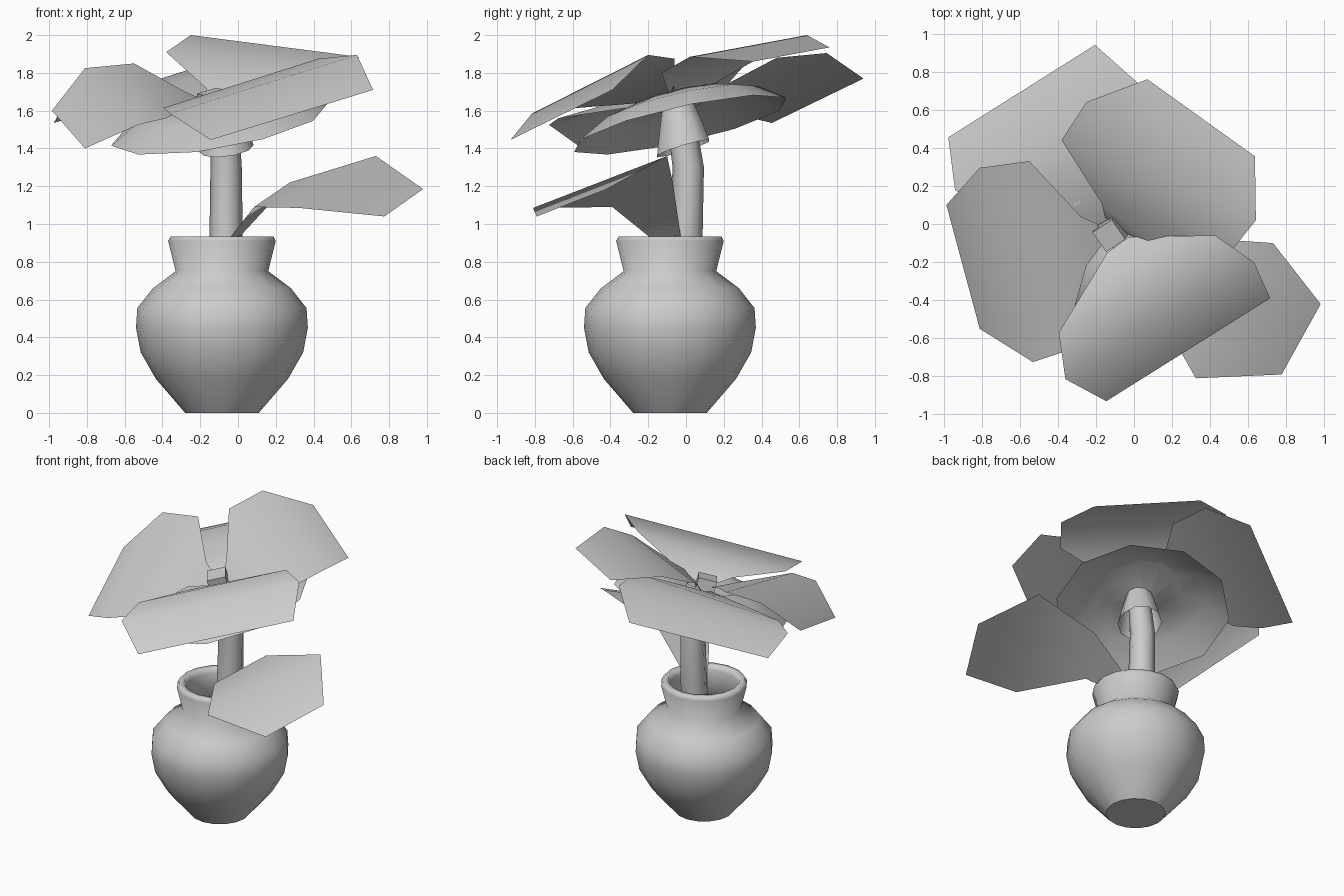
import bpy, bmesh, math
from mathutils import Vector, Matrix

if "Cube" in bpy.data.objects:
    bpy.data.objects.remove(bpy.data.objects["Cube"])

grey = bpy.data.materials.new("light_grey")
grey.diffuse_color = (0.6, 0.6, 0.6, 1)
grey.use_nodes = True
grey.node_tree.nodes["Principled BSDF"].inputs["Base Color"].default_value = grey.diffuse_color


def finish(bm, name, angle=60, normals=True):
    """Turn a bmesh into a named, smooth shaded object."""
    if normals:
        bmesh.ops.recalc_face_normals(bm, faces=bm.faces)
    mesh = bpy.data.meshes.new(name)
    bm.to_mesh(mesh)
    bm.free()
    mesh.materials.append(grey)
    ob = bpy.data.objects.new(name, mesh)
    bpy.context.collection.objects.link(ob)
    bpy.ops.object.select_all(action='DESELECT')
    ob.select_set(True)
    bpy.context.view_layer.objects.active = ob
    bpy.ops.object.shade_smooth_by_angle(angle=math.radians(angle))
    return ob


def loft(name, rings, sides, cap_start=False, cap_end=False, phase=0, angle=60):
    """Join rings given as (centre, radius, slope x, slope y)."""
    bm = bmesh.new()
    loops = []
    for (cx, cy, cz), r, sx, sy in rings:
        loop = []
        for i in range(sides):
            a = phase + math.tau * i / sides
            dx, dy = r * math.cos(a), r * math.sin(a)
            loop.append(bm.verts.new((cx + dx, cy + dy, cz + sx * dx + sy * dy)))
        loops.append(loop)
    for lo, hi in zip(loops, loops[1:]):
        for i in range(sides):
            j = (i + 1) % sides
            bm.faces.new((lo[i], lo[j], hi[j], hi[i]))
    if cap_start:
        bm.faces.new(loops[0][::-1])
    if cap_end:
        bm.faces.new(loops[-1])
    return finish(bm, name, angle)


def petal(name, rows):
    """Thin sheet folded across rows of two points, from base to tip."""
    bm = bmesh.new()
    pairs = [[bm.verts.new(p) for p in row] for row in rows]
    for (a, b), (c, d) in zip(pairs, pairs[1:]):
        bm.faces.new((a, b, d, c))
    bm.normal_update()
    if sum(f.normal.z * f.calc_area() for f in bm.faces) < 0:
        bmesh.ops.reverse_faces(bm, faces=bm.faces)
    return finish(bm, name, 120, normals=False)


# Vase: outer wall, rolled rim and hollow inside
C = -0.085
vase_profile = [(0.195, 0), (0.35, 0.18), (0.43, 0.32), (0.455, 0.45), (0.448, 0.555),
                (0.365, 0.66), (0.245, 0.75), (0.285, 0.91), (0.272, 0.935), (0.235, 0.935),
                (0.225, 0.90), (0.205, 0.75), (0.33, 0.64), (0.41, 0.53), (0.39, 0.34),
                (0.31, 0.19), (0.17, 0.04)]
loft("vase", [((C, C, z), r, 0, 0) for r, z in vase_profile], 16, False, True, angle=85)

# Flat foot closing the vase
bm = bmesh.new()
bmesh.ops.create_circle(bm, cap_ends=True, segments=16, radius=0.195,
                        matrix=Matrix.Translation((C, C, 0)))
bmesh.ops.reverse_faces(bm, faces=bm.faces)
finish(bm, "vase_foot", normals=False)

# Stem, slightly bent at the top
loft("stem", [((-0.085, -0.03, 0.4), 0.075, 0, 0), ((-0.063, 0.0, 0.94), 0.088, 0, 0),
              ((-0.063, 0.012, 1.30), 0.083, 0, 0), ((-0.07, -0.03, 1.58), 0.072, 0.05, 0.3)],
     8, True, True)

# Flared cup under the flower, open at the bottom
loft("flower_cup", [((-0.062, -0.015, 1.40), 0.145, 0.12, 0.3),
                    ((-0.07, -0.03, 1.52), 0.115, 0.1, 0.3),
                    ((-0.08, -0.045, 1.63), 0.085, 0.07, 0.3)], 10)

# Drooping collar: a shallow tilted dome with a dimpled centre
loft("flower_collar", [((-0.1, -0.03, 1.525 + h), r, 0.17, 0.22) for r, h in
                       [(0.575, 0), (0.42, 0.10), (0.25, 0.15), (0.08, 0.08)]],
     10, cap_end=True, phase=math.radians(6))

# Four large petals
petal("back_right_petal", [
    [(-0.15, 0.03, 1.63), (-0.02, -0.06, 1.63)], [(-0.17, 0.11, 1.72), (0.08, -0.09, 1.69)],
    [(-0.38, 0.44, 1.91), (0.52, -0.13, 1.80)], [(-0.25, 0.64, 2.0), (0.64, 0.02, 1.885)],
    [(0.07, 0.76, 1.935), (0.635, 0.355, 1.86)]])
petal("back_left_petal", [
    [(-0.12, 0.03, 1.63), (-0.2, -0.01, 1.63)], [(-0.1, 0.12, 1.69), (-0.33, 0.06, 1.66)],
    [(0.07, 0.48, 1.88), (-0.79, 0.07, 1.61)], [(0.015, 0.745, 1.905), (-0.94, 0.18, 1.60)],
    [(-0.205, 0.94, 1.77), (-0.975, 0.455, 1.535)]])
petal("left_petal", [
    [(-0.19, 0.0, 1.66), (-0.16, -0.1, 1.62)], [(-0.28, 0.04, 1.70), (-0.25, -0.22, 1.63)],
    [(-0.55, 0.33, 1.85), (-0.38, -0.675, 1.56)], [(-0.81, 0.295, 1.825), (-0.53, -0.725, 1.525)],
    [(-0.985, 0.10, 1.60), (-0.81, -0.55, 1.40)]])
petal("front_petal", [
    [(-0.14, -0.15, 1.62), (-0.03, -0.07, 1.64)], [(-0.2, -0.25, 1.64), (0.1, -0.065, 1.69)],
    [(-0.395, -0.57, 1.615), (0.425, -0.06, 1.875)], [(-0.36, -0.815, 1.585), (0.63, -0.2, 1.895)],
    [(-0.145, -0.93, 1.445), (0.715, -0.39, 1.71)]])

# Low leaf growing out of the vase
petal("leaf", [
    [(-0.08, -0.13, 0.88), (-0.04, -0.02, 0.88)], [(0.085, -0.39, 1.09), (0.275, -0.07, 1.22)],
    [(0.325, -0.81, 1.085), (0.73, -0.1, 1.36)], [(0.775, -0.79, 1.04), (0.98, -0.42, 1.185)]])

# Small tilted block in the flower centre
bm = bmesh.new()
place = (Matrix.Translation(Vector((-0.125, -0.05, 1.65)))
         @ Matrix.Rotation(math.radians(14), 4, 'X') @ Matrix.Rotation(math.radians(-8), 4, 'Y')
         @ Matrix.Rotation(math.radians(35), 4, 'Z') @ Matrix.Diagonal((0.125, 0.125, 0.1, 1)))
bmesh.ops.create_cube(bm, size=1, matrix=place)
finish(bm, "flower_centre", 30)
